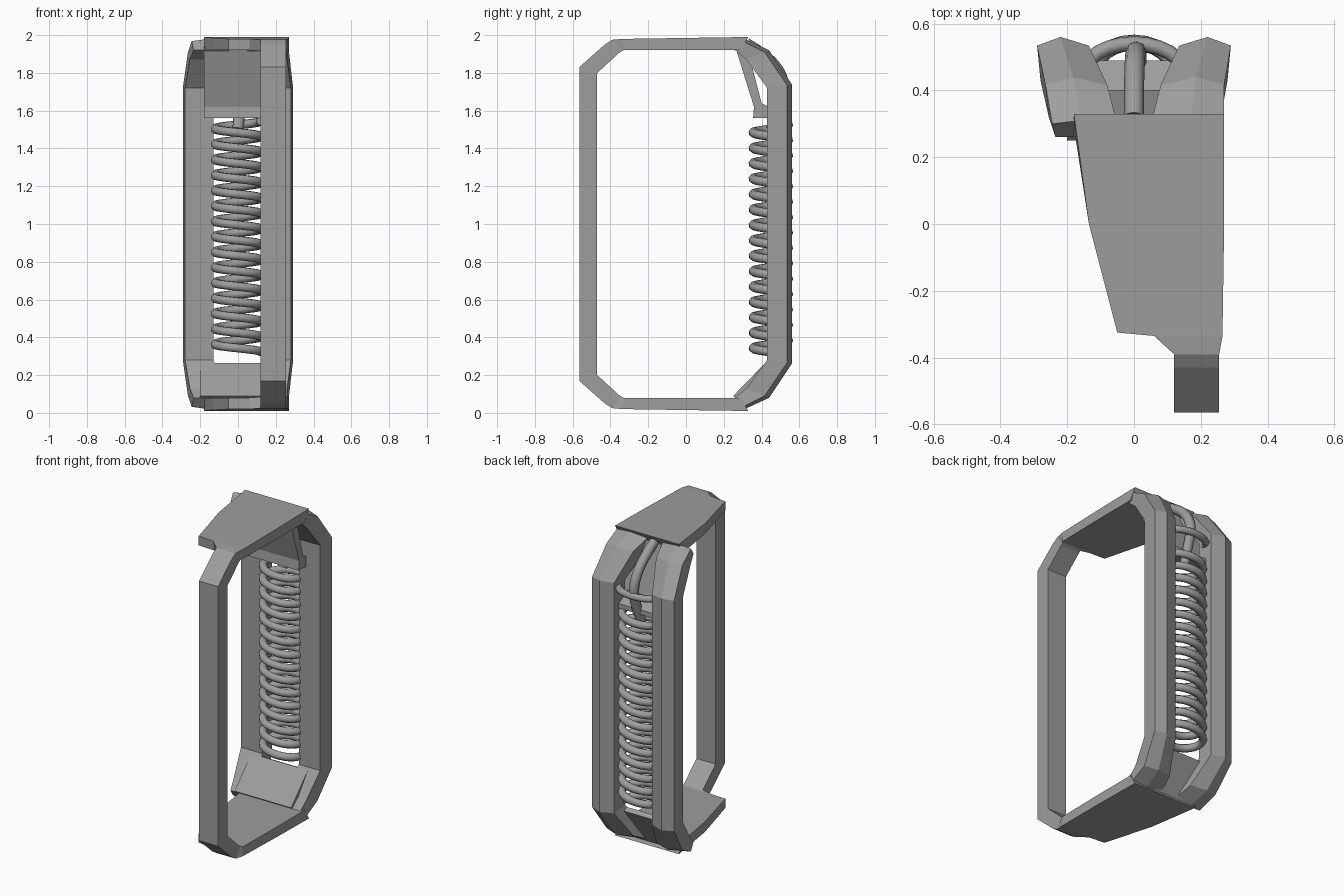
import bpy, bmesh, math

if "Cube" in bpy.data.objects:
    bpy.data.objects.remove(bpy.data.objects["Cube"])

grey = bpy.data.materials.new("plain_grey")
grey.diffuse_color = (0.34, 0.34, 0.34, 1)
grey.use_nodes = True
grey.node_tree.nodes["Principled BSDF"].inputs["Base Color"].default_value = grey.diffuse_color


def loft(name, rings):
    """Skin a list of equal-length point rings and cap both ends."""
    bm = bmesh.new()
    rows = [[bm.verts.new(p) for p in r] for r in rings]
    n = len(rows[0])
    for a, b in zip(rows, rows[1:]):
        for i in range(n):
            j = (i + 1) % n
            bm.faces.new((a[i], a[j], b[j], b[i]))
    bm.faces.new(rows[0])
    bm.faces.new(rows[-1][::-1])
    bmesh.ops.recalc_face_normals(bm, faces=bm.faces)
    me = bpy.data.meshes.new(name)
    bm.to_mesh(me)
    bm.free()
    me.materials.append(grey)
    ob = bpy.data.objects.new(name, me)
    bpy.context.collection.objects.link(ob)
    return ob


def tube(name, pts, radius, kind='POLY'):
    cu = bpy.data.curves.new(name, 'CURVE')
    cu.dimensions = '3D'
    cu.bevel_depth = radius
    cu.bevel_resolution = 2
    cu.use_fill_caps = True
    sp = cu.splines.new(kind)
    sp.points.add(len(pts) - 1)
    for p, c in zip(sp.points, pts):
        p.co = (*c, 1)
    if kind == 'NURBS':
        sp.order_u = 3
        sp.use_endpoint_u = True
        sp.resolution_u = 8
    sp.use_smooth = True
    cu.materials.append(grey)
    ob = bpy.data.objects.new(name, cu)
    bpy.context.collection.objects.link(ob)
    return ob


def panel(name, profile, x0, x1):
    loft(name, [[(x, y, z) for y, z in profile] for x in (x0, x1)])


# Top plate, front bar and bottom plate: (outer y, z), (inner y, z), left x, right x
half = [
    ((0.33, 1.99), (0.29, 1.92), -0.18, 0.27),
    ((0.0, 1.985), (0.0, 1.92), -0.135, 0.27),
    ((-0.325, 1.98), (-0.325, 1.92), -0.05, 0.265),
    ((-0.335, 1.98), (-0.33, 1.92), 0.06, 0.265),
    ((-0.39, 1.975), (-0.34, 1.915), 0.12, 0.255),
    ((-0.43, 1.95), (-0.355, 1.905), 0.12, 0.255),
    ((-0.565, 1.83), (-0.47, 1.80), 0.12, 0.255),
]
full = half + [((o[0], 2 - o[1]), (i[0], 2 - i[1]), l, r) for o, i, l, r in half[::-1]]
loft("front_frame", [[(l, *o), (r, *o), (r, *i), (l, *i)] for o, i, l, r in full])

# Two back bars that splay away from the plates
bar = [
    ((0.31, 1.98), (0.26, 1.92), 0.245, 0.05),
    ((0.44, 1.92), (0.32, 1.87), 0.265, 0.08),
    ((0.56, 1.74), (0.43, 1.72), 0.29, 0.135),
    ((0.56, 1.0), (0.43, 1.0), 0.29, 0.135),
]
bar += [((o[0], 2 - o[1]), (i[0], 2 - i[1]), a, b) for o, i, a, b in bar[2::-1]]
for name, s in (("left_back_bar", -1), ("right_back_bar", 1)):
    rings = []
    for (oy, oz), (iy, iz), xo, xi in bar:
        if s > 0:
            xo = max(xo, 0.27)
        # pentagon section with a slightly raised ridge at the back
        ey, ez = oy + (iy - oy) * 0.2, oz + (iz - oz) * 0.2
        rings.append([(s * xo, ey, ez), (s * (xo * 0.55 + xi * 0.45), oy, oz),
                      (s * xi, ey, ez), (s * (xi - 0.005), iy, iz),
                      (s * (xo - 0.01), iy, iz)])
    loft(name, rings)

# Recess panels above and below the spring
panel("upper_panel", [(0.26, 1.94), (0.36, 1.62), (0.355, 1.56), (0.49, 1.56),
                      (0.49, 1.59), (0.40, 1.64), (0.32, 1.95)], -0.18, 0.18)
panel("lower_panel", [(0.25, 0.09), (0.42, 0.265), (0.45, 0.25), (0.32, 0.03)], -0.2, 0.2)

# Coil spring
turns, steps = 15, 24
coil = []
for k in range(turns * steps + 1):
    a = 2 * math.pi * k / steps
    coil.append((0.122 * math.cos(a), 0.449 + 0.094 * math.sin(a), 1.545 - 0.0815 * k / steps))
tube("coil_spring", coil, 0.024)

# Hooked rod and cross loop above the spring
tube("hook_rod", [(0, 0.32, 1.955), (0, 0.45, 1.88), (0.005, 0.53, 1.74),
                  (0.01, 0.49, 1.60), (0, 0.45, 1.50)], 0.03, 'NURBS')
arc = [(0.15 * math.cos(a), 0.45 + 0.09 * math.sin(a), 1.69)
       for a in (math.pi * k / 12 for k in range(13))]
tube("cross_loop", arc, 0.022)
